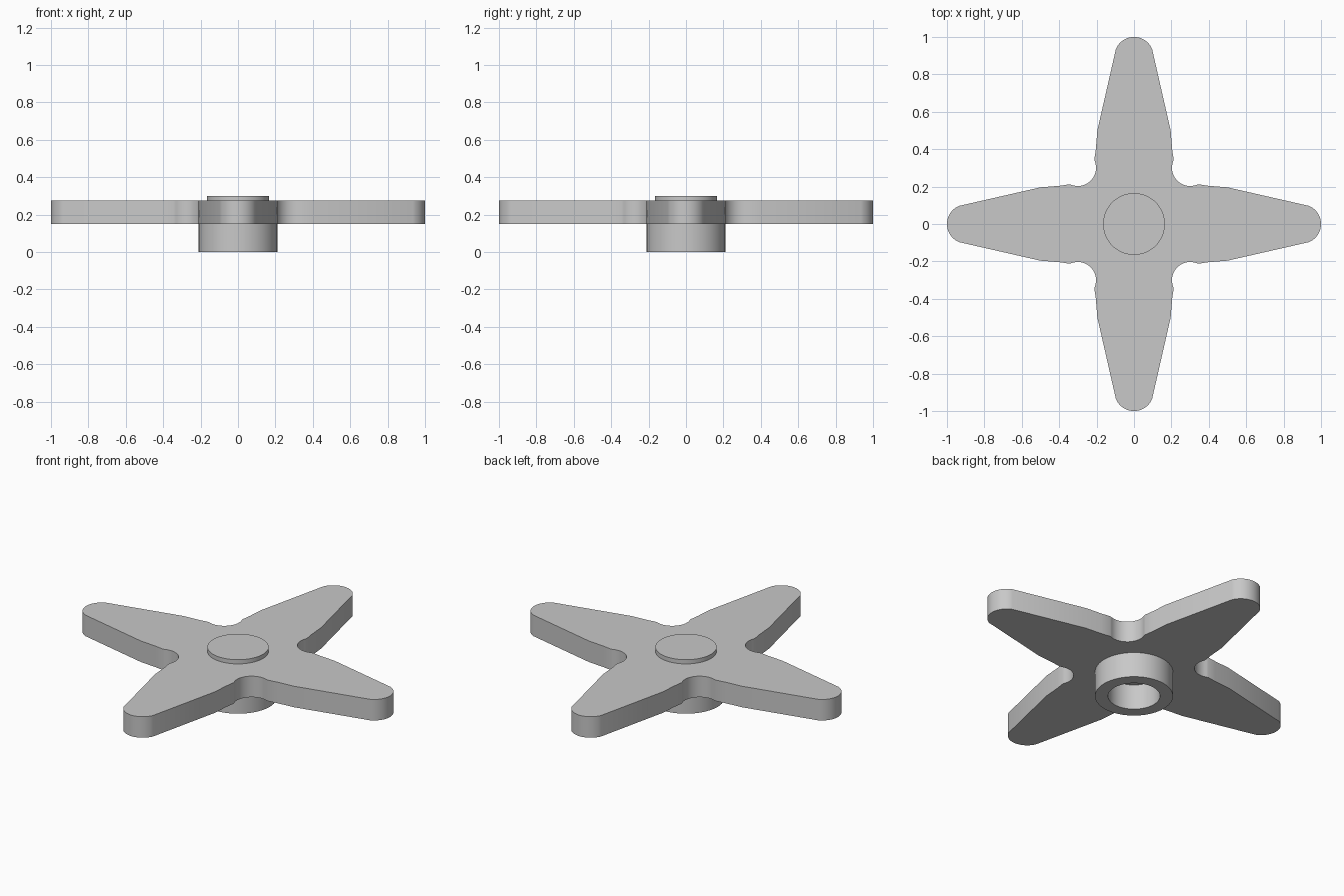
import bpy, bmesh
from math import cos, sin, pi, radians
from mathutils import Vector, Matrix

cube = bpy.data.objects.get("Cube")
if cube:
    bpy.data.objects.remove(cube, do_unlink=True)

# Single plain grey
grey = bpy.data.materials.new("plain grey")
grey.use_nodes = True
colour = (0.58, 0.58, 0.58, 1)
grey.diffuse_color = colour
grey.node_tree.nodes["Principled BSDF"].inputs["Base Color"].default_value = colour


def finish(name, bm):
    bmesh.ops.remove_doubles(bm, verts=bm.verts, dist=1e-5)
    bmesh.ops.recalc_face_normals(bm, faces=bm.faces)
    mesh = bpy.data.meshes.new(name)
    bm.to_mesh(mesh)
    bm.free()
    mesh.materials.append(grey)
    obj = bpy.data.objects.new(name, mesh)
    bpy.context.collection.objects.link(obj)
    bpy.ops.object.select_all(action='DESELECT')
    obj.select_set(True)
    bpy.context.view_layer.objects.active = obj
    bpy.ops.object.shade_smooth_by_angle(angle=radians(25))
    return obj


def arc(cx, cy, r, start, end, steps):
    angles = [radians(start + (end - start) * i / steps) for i in range(steps + 1)]
    return [Vector((cx + r * cos(a), cy + r * sin(a), 0)) for a in angles]


def lathe(name, profile, steps=96):
    bm = bmesh.new()
    verts = [bm.verts.new((r, 0, z)) for r, z in profile]
    edges = [bm.edges.new(pair) for pair in zip(verts, verts[1:])]
    bmesh.ops.spin(bm, geom=verts + edges, cent=(0, 0, 0), axis=(0, 0, 1),
                   angle=2 * pi, steps=steps)
    return finish(name, bm)


# Four-armed plate: one arm and one inner corner, repeated by quarter turns
tip = arc(0.895, 0, 0.105, -67, 67, 20)
flank = [Vector((x, y, 0)) for x, y in ((0.5, 0.196), (0.4, 0.204), (0.345, 0.212))]
corner = arc(0.3, 0.3, 0.097, -70, -200, 20)
mirrored_flank = [Vector((p.y, p.x, 0)) for p in reversed(flank)]
quarter = tip + flank + corner + mirrored_flank

bm = bmesh.new()
outline = []
for turn in range(4):
    rotation = Matrix.Rotation(turn * pi / 2, 3, 'Z')
    outline += [bm.verts.new(rotation @ p + Vector((0, 0, 0.15))) for p in quarter]
face = bm.faces.new(outline)
top = bmesh.ops.extrude_face_region(bm, geom=[face], use_keep_orig=True)
bmesh.ops.translate(bm, vec=(0, 0, 0.125),
                    verts=[g for g in top["geom"] if isinstance(g, bmesh.types.BMVert)])
finish("star_plate", bm)

# Hollow hub below the plate
lathe("hub_collar", [(0.14, 0.15), (0.14, 0), (0.21, 0), (0.21, 0.15)])

# Low round cap on top
lathe("top_cap", [(0.165, 0.275), (0.165, 0.3), (0, 0.3)])
